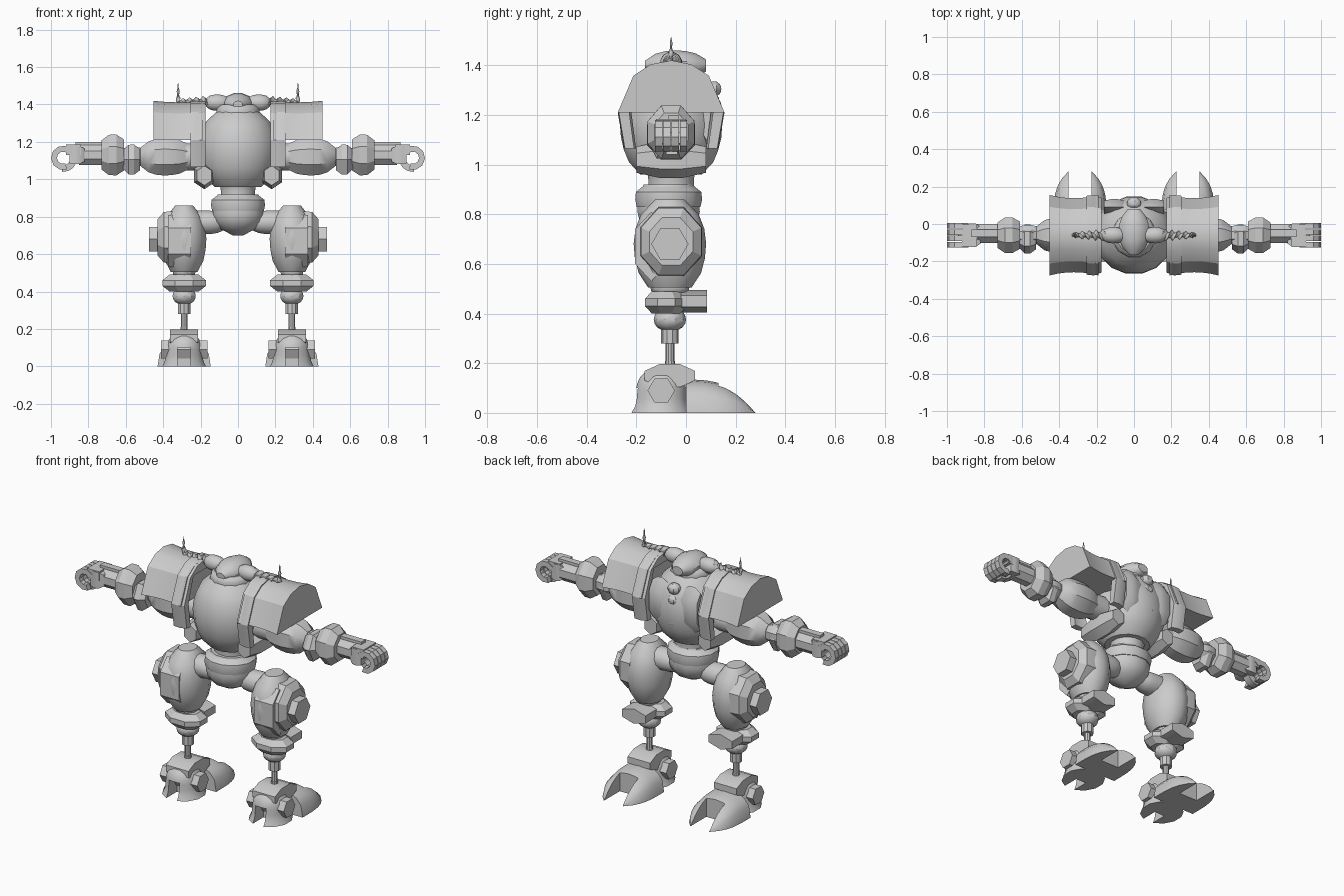
import bpy, bmesh
from math import sin, cos, pi, tau, radians

if "Cube" in bpy.data.objects:
    bpy.data.objects.remove(bpy.data.objects["Cube"])

COLOUR = (.6, .6, .6, 1)
grey = bpy.data.materials.new("plain grey")
grey.use_nodes = True
grey.diffuse_color = COLOUR
grey.node_tree.nodes["Principled BSDF"].inputs["Base Color"].default_value = COLOUR

MID = -.06       # depth of the body axis
LEG = .288       # sideways position of each leg
ARM = 1.12       # height of the outstretched arms


def skin(name, rings, mirror=True, angle=35, cutter=None):
    """Skin a row of equal rings of points into a closed part."""
    bm = bmesh.new()
    rows = [[bm.verts.new(point) for point in ring] for ring in rings]
    count = len(rows[0])
    for near, far in zip(rows, rows[1:]):
        for i in range(count):
            j = (i + 1) % count
            bm.faces.new((near[i], near[j], far[j], far[i]))
    bm.faces.new(rows[0])
    bm.faces.new(rows[-1])
    bmesh.ops.recalc_face_normals(bm, faces=bm.faces)
    mesh = bpy.data.meshes.new(name)
    bm.to_mesh(mesh)
    bm.free()
    mesh.materials.append(grey)
    part = bpy.data.objects.new(name, mesh)
    bpy.context.collection.objects.link(part)
    bpy.ops.object.select_all(action="DESELECT")
    part.select_set(True)
    bpy.context.view_layer.objects.active = part
    if cutter:
        notch = part.modifiers.new("notch", "BOOLEAN")
        notch.operation = "DIFFERENCE"
        notch.solver = "EXACT"
        notch.object = cutter
        bpy.ops.object.modifier_apply(modifier=notch.name)
        bpy.data.objects.remove(cutter)
    bpy.ops.object.shade_smooth_by_angle(angle=radians(angle))
    if mirror:
        part.modifiers.new("mirror", "MIRROR")
    return part


def barrel(name, axis, ends, centre, size, tips=(1, 1), sides=12, steps=6, turn=.5, **options):
    """Round or faceted part along an axis; tips are the end sizes relative to the middle."""
    rings = []
    for k in range(steps + 1):
        f = k / steps
        tip = tips[0] if f < .5 else tips[1]
        scale = tip + (1 - tip) * max(sin(pi * f), 0) ** .6
        t = ends[0] + (ends[1] - ends[0]) * f
        ring = []
        for i in range(sides):
            a = tau * (i + turn) / sides
            u = centre[0] + size[0] * scale * cos(a)
            v = centre[1] + size[1] * scale * sin(a)
            ring.append({"x": (t, u, v), "y": (u, t, v), "z": (u, v, t)}[axis])
        rings.append(ring)
    return skin(name, rings, **options)


def box(name, xs, ys, zs, **options):
    (left, right), (front, back) = xs, ys
    corners = [(left, front), (right, front), (right, back), (left, back)]
    return skin(name, [[(x, y, z) for x, y in corners] for z in zs], **options)


# Torso, waist and pelvis
barrel("torso", "z", (.96, 1.36), (0, MID), (.215, .21), tips=(.6, .55), sides=16, steps=8, mirror=False)
barrel("torso_side_skirt", "y", (-.2, .08), (.18, 1.02), (.065, .075), tips=(.7, .7), sides=6, steps=3)
barrel("waist", "z", (.88, 1), (0, MID), (.095, .095), tips=(1, 1.35), mirror=False)
barrel("belt", "z", (.83, .92), (0, -.07), (.15, .14), tips=(.95, .7), steps=3, mirror=False)
barrel("pelvis", "z", (.7, .92), (0, -.07), (.14, .13), tips=(.2, .8), mirror=False)

# Back plates and spine
barrel("back_plate", "x", (.05, .16), (.09, 1.2), (.05, .14), tips=(.8, .8), sides=6, steps=3)
for i in range(4):
    height = 1.08 + .065 * i
    barrel("spine_knob", "z", (height, height + .06), (0, .11), (.04, .035),
           tips=(.4, .4), sides=8, mirror=False)

# Head, ear joints and twisted horns
barrel("neck_collar", "z", (1.32, 1.4), (0, MID), (.12, .12), tips=(1, .8), mirror=False)
barrel("head", "y", (-.165, .08), (0, 1.4), (.085, .063), tips=(.3, .4), mirror=False)
barrel("ear_joint", "x", (.06, .17), (MID, 1.41), (.045, .045), tips=(.7, .5))
rings = []
for k in range(41):
    f = k / 40
    x = .15 + .17 * min(1, 1.5 * f)
    z = 1.415 + .1 * max(0, 3 * f - 2)
    tilt = pi / 2 * min(1, max(0, 6 * f - 3.5))
    radius = .033 * (1 - f) ** .8 + .001
    ring = []
    for i in range(8):
        a, twist = tau * i / 8, k * .55
        wide, thin = radius * cos(a), radius * sin(a) / 2
        u = wide * cos(twist) - thin * sin(twist)
        v = wide * sin(twist) + thin * cos(twist)
        ring.append((x - u * sin(tilt), MID + v, z + u * cos(tilt)))
    rings.append(ring)
skin("twisted_horn", rings)

# Shoulder pads: a waisted arched hood with a deeper inner band
arch = [(.215 * cos(pi * i / 8), .21 * sin(pi * i / 8)) for i in (0, 2, 3, 4, 5, 6, 8)]
rings = []
for k in range(7):
    f = k / 6
    scale = .92 + .08 * (2 * f - 1) ** 2
    rings.append([(.19 + .262 * f, MID + y * scale, 1.21 + z * (1 + scale) / 2) for y, z in arch])
skin("shoulder_pad", rings, angle=25)
outer = [(.19, -.145), *arch, (-.19, -.145)]
band = outer + [(y * .8, min(z, .15)) for y, z in reversed(outer)]
rings = [[(x, MID + y * scale, 1.21 + z) for y, z in band]
         for x, scale in ((.255, .98), (.215, 1), (.175, .93))]
skin("shoulder_band", rings, angle=25)

# Arms
barrel("shoulder_joint", "x", (.15, .3), (MID, ARM), (.075, .075), steps=1)
barrel("upper_arm", "x", (.27, .52), (MID, ARM), (.105, .108), tips=(.7, .5), sides=8)
barrel("elbow_ball", "x", (.5, .63), (MID, ARM), (.06, .06), tips=(.6, .6), sides=8)
barrel("elbow_block", "x", (.525, .615), (-.08, 1.105), (.08, .095), tips=(.7, .6),
       sides=6, steps=3, turn=0, angle=25)
barrel("forearm_cuff", "x", (.61, .73), (MID, 1.13), (.105, .12), tips=(.75, .7),
       sides=8, steps=3, angle=25)
barrel("forearm", "x", (.7, .85), (-.05, 1.13), (.055, .058), sides=8, steps=1)
box("forearm_rail", (.72, .87), (-.07, -.03), (1.17, 1.2))

# Hands: palm, curled fingers and thumb
barrel("palm", "x", (.82, .9), (MID, 1.13), (.09, .07), tips=(.7, .9), sides=4, steps=3)
box("knuckle_plate", (.84, .92), (-.12, 0), (1.13, 1.185))


def curl(name, front, width, first, last, outer, inner):
    corners = ((outer, 0), (outer, width), (inner, width), (inner, 0))
    rings = []
    for k in range(8):
        a = radians(first + (last - first) * k / 7)
        rings.append([(.935 + r * cos(a), front + w, 1.115 + r * sin(a)) for r, w in corners])
    skin(name, rings, angle=25)


for i in range(4):
    curl("finger", i / 30 - .125, .03, first=140, last=-110, outer=.065, inner=.033)
curl("thumb", -.08, .045, first=180, last=275, outer=.075, inner=.04)

# Thighs
barrel("hip_joint", "x", (.08, .25), (MID, .77), (.07, .065), tips=(.7, 1))
barrel("thigh", "z", (.505, .86), (LEG, -.065), (.122, .146), tips=(.6, .4), sides=14)
barrel("thigh_plate", "x", (.33, .43), (MID, .69), (.135, .15), tips=(1, .7), sides=8, steps=3, angle=25)
barrel("thigh_front_guard", "x", (.25, .375), (-.14, .67), (.075, .14), sides=6, steps=1, angle=25)
barrel("hip_bolt", "x", (.41, .475), (-.065, .68), (.075, .075), sides=6, steps=1, turn=0)

# Knees and shins
barrel("knee_ball", "z", (.455, .565), (LEG, -.065), (.065, .08), tips=(.3, .3), sides=10)
barrel("knee_guard", "z", (.4, .49), (LEG, -.08), (.13, .095), tips=(.65, .65), sides=8, steps=3, angle=25)
barrel("knee_rear_flap", "y", (-.02, .085), (LEG, .45), (.09, .045), sides=6, steps=1)
for name, bottom, top, radius, tips in (
        ("ankle_flare", .15, .21, .02, (2.5, 1)),
        ("shin_rod", .2, .3, .018, (1, 1)),
        ("shin_collar", .28, .335, .035, (1, 1)),
        ("shin_cone", .33, .42, .065, (.4, .5))):
    barrel(name, "z", (bottom, top), (LEG, -.065), (radius, radius), tips=tips, sides=10)

# Feet: ankle cap, split front toes, forked rear toe and side bolts
barrel("ankle_cap", "x", (LEG - .075, LEG + .075), (-.065, .15), (.11, .05), sides=8, steps=1)
slot = box("front_slot", (LEG - .035, LEG + .035), (-.3, -.12), (-.1, .1), mirror=False)
barrel("front_toes", "z", (0, .175), (LEG, -.1), (.1, .105), tips=(1.2, .5), cutter=slot)
slot = box("rear_slot", (LEG - .062, LEG + .062), (.13, .4), (-.1, .3), mirror=False)
rings = []
for k in range(8):
    f = k / 7
    width = .142 * (1 - .55 * f ** 4)
    height = .13 * (1 - f ** 3) + .004
    rings.append([(LEG + width * cos(pi * i / 8), .28 * f, height * max(sin(pi * i / 8), 0) ** .7)
                  for i in range(9)])
skin("rear_toe", rings, cutter=slot)
barrel("ankle_bolt", "x", (LEG - .125, LEG + .125), (-.1, .09), (.055, .055), sides=6, steps=1, turn=0)
